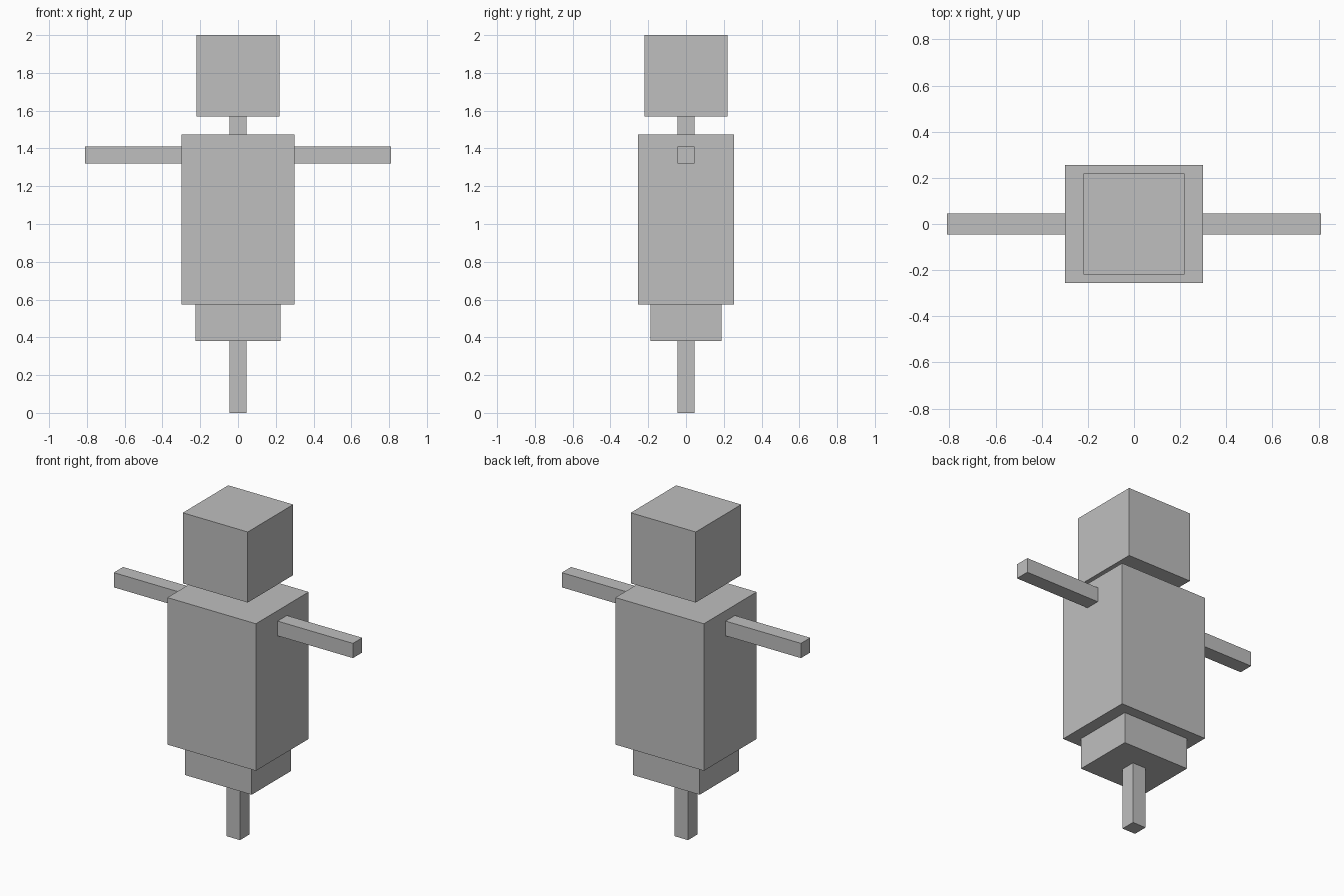
import bpy

# Remove the default cube
cube = bpy.data.objects.get("Cube")
if cube:
    bpy.data.objects.remove(cube, do_unlink=True)

# Single flat grey
grey = bpy.data.materials.new("plain grey")
grey.use_nodes = True
colour = (0.52, 0.52, 0.52, 1)
grey.diffuse_color = colour
grey.node_tree.nodes["Principled BSDF"].inputs["Base Color"].default_value = colour


def box(name, width, depth, bottom, top, x=0):
    """Flat-shaded box given its footprint and its height range."""
    bpy.ops.mesh.primitive_cube_add(size=1, location=(x, 0, (bottom + top) / 2))
    part = bpy.context.object
    part.name = name
    part.scale = (width, depth, top - bottom)
    bpy.ops.object.transform_apply(location=False, rotation=False, scale=True)
    part.data.materials.append(grey)
    return part


# Stacked parts along the centre line
ROD = 0.09
box("support_post", ROD, ROD, 0, 0.381)
box("hips", 0.45, 0.378, 0.381, 0.573)
box("torso", 0.6, 0.51, 0.573, 1.473)
box("neck", ROD, ROD, 1.473, 1.568)
box("head", 0.44, 0.44, 1.568, 2)

# Outstretched arms, butted against the torso sides
for side, sign in (("left", 1), ("right", -1)):
    box(side + "_arm", 0.51, ROD, 1.319, 1.409, x=sign * 0.555)
